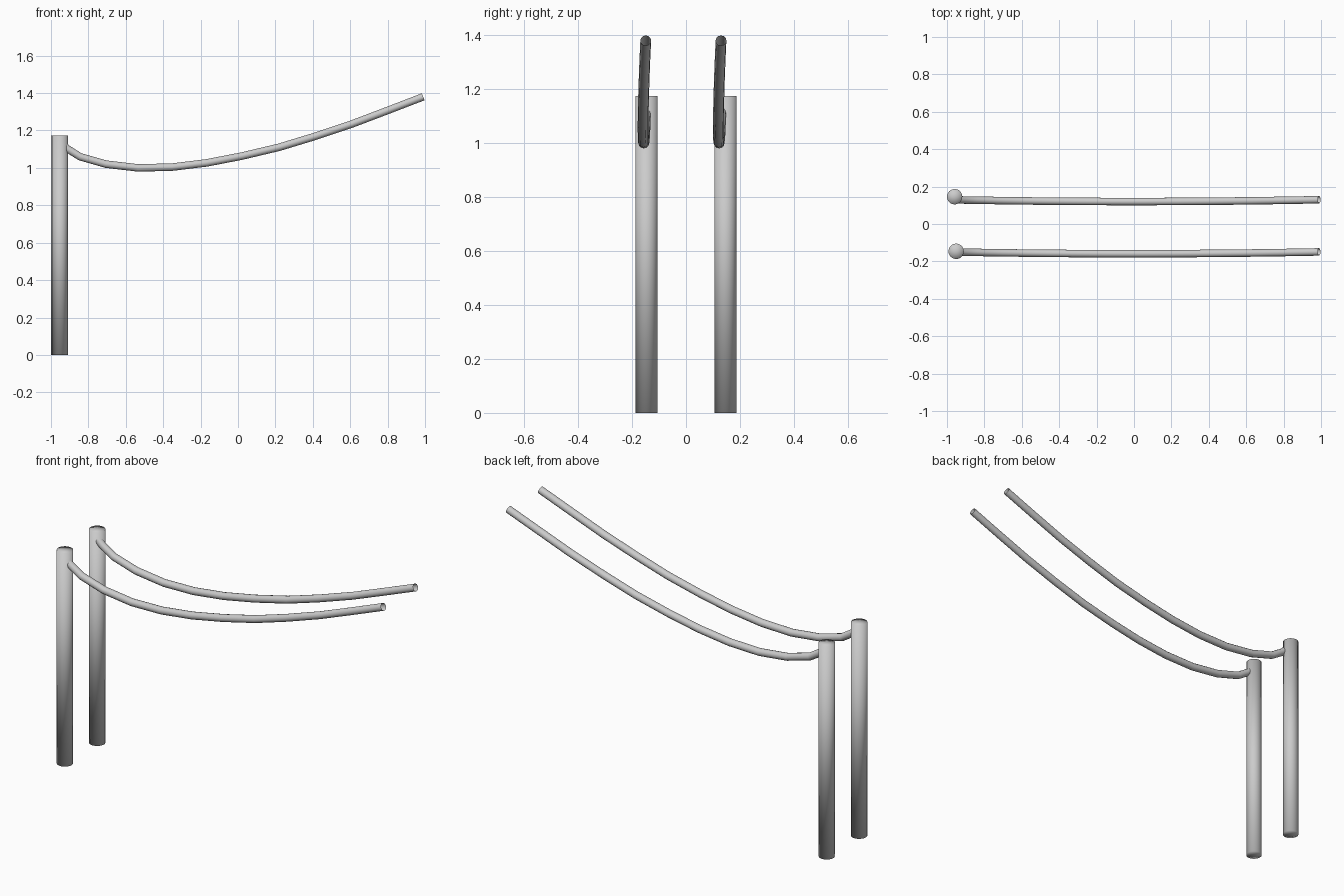
import bpy

if "Cube" in bpy.data.objects:
    bpy.data.objects.remove(bpy.data.objects["Cube"])

# Side profile of a hanging rail (x, z) with a slight sideways sag
PATH = [(-0.95, 1.135), (-0.915, 1.104), (-0.845, 1.06), (-0.706, 1.02),
        (-0.535, 1.0), (-0.353, 1.004), (-0.166, 1.027), (0.02, 1.063),
        (0.219, 1.11), (0.41, 1.168), (0.61, 1.235), (0.80, 1.307),
        (0.99, 1.38)]
POST_H = 1.174


def post(name, x, y):
    bpy.ops.mesh.primitive_cylinder_add(
        vertices=32, radius=0.041, depth=POST_H,
        end_fill_type='TRIFAN', location=(x, y, POST_H / 2))
    bpy.context.object.name = name
    bpy.ops.object.shade_smooth()


def rail(name, y):
    curve = bpy.data.curves.new(name, 'CURVE')
    curve.dimensions = '3D'
    curve.bevel_depth = 0.02
    curve.bevel_resolution = 4
    spline = curve.splines.new('POLY')
    spline.points.add(len(PATH) - 1)
    for p, (x, z) in zip(spline.points, PATH):
        p.co = (x, y - 0.01 * (1 - x * x), z, 1)
    spline.use_smooth = True
    obj = bpy.data.objects.new(name, curve)
    bpy.context.collection.objects.link(obj)
    # Turn the swept curve into a mesh tube
    bpy.ops.object.select_all(action='DESELECT')
    obj.select_set(True)
    bpy.context.view_layer.objects.active = obj
    bpy.ops.object.convert(target='MESH')
    bpy.ops.object.shade_smooth()


# Upright posts
post("front_post", -0.951, -0.146)
post("back_post", -0.959, 0.146)

# Curved hanging rails
rail("front_rail", -0.149)
rail("back_rail", 0.130)
